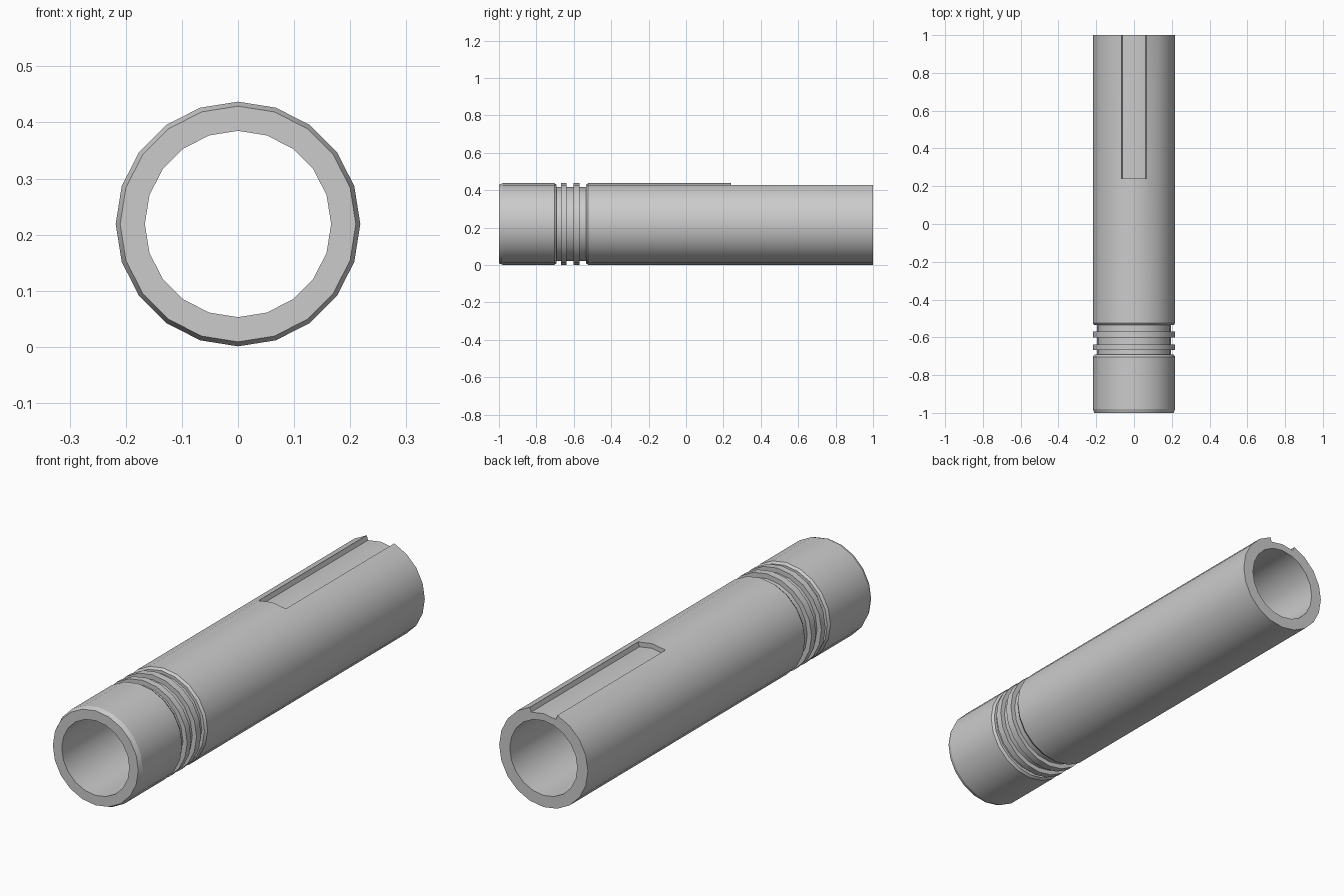
import bpy
import bmesh
from math import pi, sin, cos, radians

cube = bpy.data.objects.get("Cube")
if cube:
    bpy.data.objects.remove(cube, do_unlink=True)

SIDES = 20
AXIS_Z = 0.219
BORE, FLOOR, RIM, OUTER = 0.166, 0.197, 0.21, 0.218
SLOT_START = 0.24

# Closed wall section as (radius, y): chamfered front, ribbed neck, plain body
front = [(BORE, -1), (RIM, -1), (OUTER, -0.98), (OUTER, -0.703), (RIM, -0.692)]
neck = [(FLOOR, -0.692)]
for start, end in ((-0.668, -0.639), (-0.602, -0.57)):
    neck += [(FLOOR, start), (OUTER, start), (OUTER, end), (FLOOR, end)]
neck += [(FLOOR, -0.535), (RIM, -0.535), (OUTER, -0.524)]
body = [(OUTER, SLOT_START), (OUTER, 1), (FLOOR, 1), (BORE, 1)]
slotted = [(OUTER, SLOT_START), (FLOOR, SLOT_START), (FLOOR, 1), (BORE, 1)]

bm = bmesh.new()


def vert(point, step):
    """Place a section point at an angular step, counted from the top."""
    r, y = point
    a = 2 * pi * step / SIDES
    return bm.verts.new((r * sin(a), y, AXIS_Z + r * cos(a)))


# Sweep each sector; the two at the top hold the keyway slot
for step in range(SIDES):
    section = front + neck + (slotted if step in (0, SIDES - 1) else body)
    for p, q in zip(section, section[1:] + section[:1]):
        bm.faces.new([vert(p, step), vert(q, step),
                      vert(q, step + 1), vert(p, step + 1)])

# Side walls of the slot
for step in (-1, 1):
    corners = [(OUTER, SLOT_START), (OUTER, 1), (FLOOR, 1), (FLOOR, SLOT_START)]
    bm.faces.new([vert(c, step) for c in corners])

bmesh.ops.remove_doubles(bm, verts=bm.verts, dist=0.0005)
bmesh.ops.recalc_face_normals(bm, faces=bm.faces)
mesh = bpy.data.meshes.new("slotted_tube")
bm.to_mesh(mesh)
bm.free()

tube = bpy.data.objects.new("slotted_tube", mesh)
bpy.context.collection.objects.link(tube)

# Plain grey metal
grey = bpy.data.materials.new("light_grey")
grey.use_nodes = True
colour = (0.6, 0.6, 0.6, 1)
grey.diffuse_color = colour
grey.node_tree.nodes["Principled BSDF"].inputs["Base Color"].default_value = colour
mesh.materials.append(grey)

# Smooth round surfaces, crisp chamfers and grooves
bpy.ops.object.select_all(action="DESELECT")
tube.select_set(True)
bpy.context.view_layer.objects.active = tube
bpy.ops.object.shade_smooth_by_angle(angle=radians(20))
